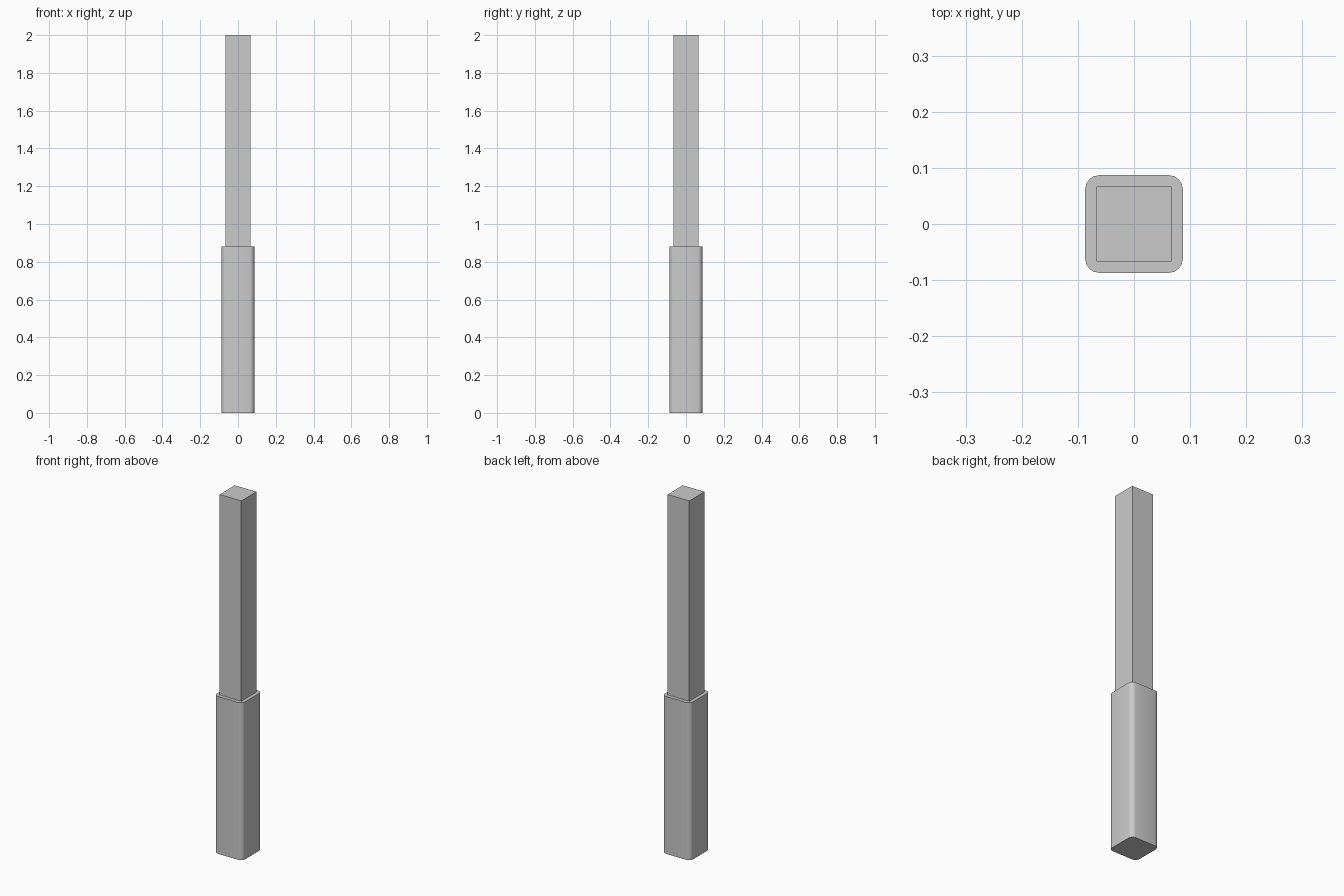
import bpy, bmesh
from math import cos, sin, pi, radians

if "Cube" in bpy.data.objects:
    bpy.data.objects.remove(bpy.data.objects["Cube"])


def prism(name, outline, z0, z1):
    """Extrude a closed outline from z0 to z1."""
    bm = bmesh.new()
    base = bm.faces.new([bm.verts.new((x, y, z0)) for x, y in outline])
    top = bmesh.ops.extrude_face_region(bm, geom=[base], use_keep_orig=True)["geom"]
    verts = [v for v in top if isinstance(v, bmesh.types.BMVert)]
    bmesh.ops.translate(bm, verts=verts, vec=(0, 0, z1 - z0))
    bmesh.ops.recalc_face_normals(bm, faces=bm.faces)
    mesh = bpy.data.meshes.new(name)
    bm.to_mesh(mesh)
    bm.free()
    obj = bpy.data.objects.new(name, mesh)
    bpy.context.collection.objects.link(obj)
    return obj


def rounded_square(half, radius, steps):
    """Square outline with rounded corners."""
    pts = []
    for k, (sx, sy) in enumerate([(1, 1), (-1, 1), (-1, -1), (1, -1)]):
        for i in range(steps + 1):
            a = (k + i / steps) * pi / 2
            pts.append((sx * (half - radius) + radius * cos(a),
                        sy * (half - radius) + radius * sin(a)))
    return pts


# Thick lower sleeve with rounded vertical corners
sleeve = prism("lower_sleeve", rounded_square(0.087, 0.025, 4), 0.0, 0.88)
bpy.context.view_layer.objects.active = sleeve
sleeve.select_set(True)
bpy.ops.object.shade_smooth_by_angle(angle=radians(30))

# Slim sharp-edged upper post
h = 0.067
prism("upper_post", [(h, h), (-h, h), (-h, -h), (h, -h)], 0.88, 2.0)
